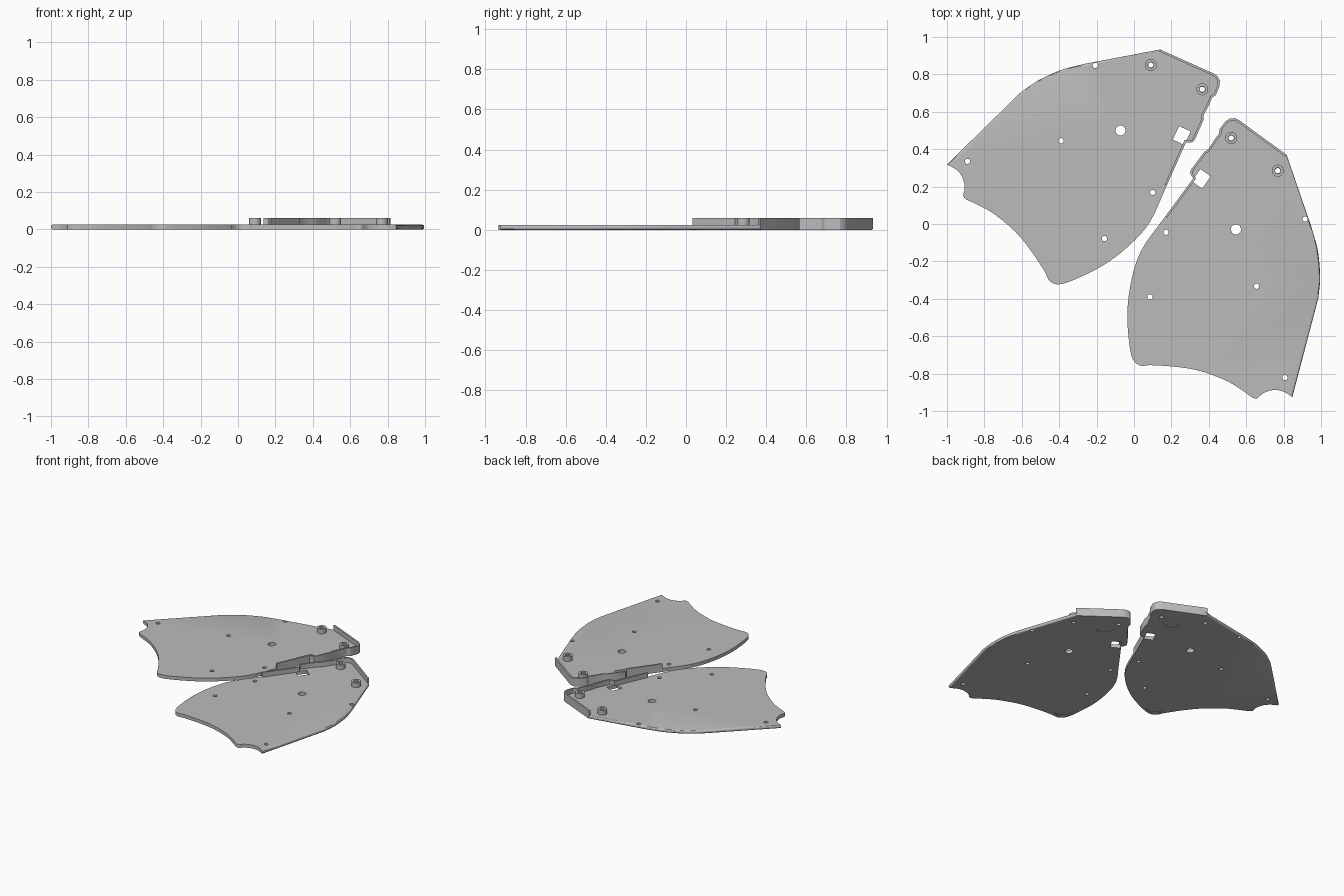
import bpy, bmesh, math
from mathutils import Vector, Matrix

if "Cube" in bpy.data.objects:
    bpy.data.objects.remove(bpy.data.objects["Cube"])

PLATE_T, TOP_Z, WALL_T = 0.025, 0.06, 0.012
grey = bpy.data.materials.new("light_grey")
grey.diffuse_color = (0.5, 0.5, 0.5, 1)
grey.use_nodes = True
grey.node_tree.nodes["Principled BSDF"].inputs["Base Color"].default_value = grey.diffuse_color

# Outline of one plate in four runs: outer edge, walled edge, inner edge, scalloped tail
OUTER = [(-1, .318), (-.61, .70), (-.53, .757), (-.45, .798), (-.37, .83), (-.26, .857), (.14, .933)]
WALL = [(.14, .933), (.425, .805), (.447, .79), (.459, .768), (.458, .74), (.438, .69), (.417, .675),
        (.405, .645), (.372, .58), (.373, .56), (.327, .455), (.316, .439), (.30, .435), (.278, .437),
        (.175, .205)]
INNER = [(.175, .205), (.086, .013), (-.02, -.11), (-.155, -.215), (-.29, -.285), (-.395, -.322),
         (-.45, -.305), (-.48, -.25), (-.556, -.136), (-.636, -.04), (-.743, .05), (-.82, .095), (-.895, .13)]
TAIL = [(-.895, .13), (-.913, .15), (-.905, .195), (-.918, .25), (-.95, .29), (-1, .318)]

SMALL_HOLES = [(-.89, .335), (-.207, .848), (-.39, .445), (.10, .168), (-.158, -.078)]
CENTRE = (-.072, .5)
BOSSES = [(.09, .85), (.365, .72)]
POCKETS = [(.263, .714), (-.386, -.237)]


def smooth(pts, n=5):
    """Rounded path through the points, last point left out."""
    p = [Vector(q) for q in pts]
    p = [2 * p[0] - p[1]] + p + [2 * p[-1] - p[-2]]
    out = []
    for a, b, c, d in zip(p, p[1:], p[2:], p[3:]):
        for i in range(n):
            t = i / n
            out.append(0.5 * (2 * b + (c - a) * t + (2 * a - 5 * b + 4 * c - d) * t * t
                              + (3 * b - a - 3 * c + d) * t ** 3))
    return out


def circle(c, r, n=24):
    return [Vector((c[0] + r * math.cos(2 * math.pi * i / n),
                    c[1] + r * math.sin(2 * math.pi * i / n))) for i in range(n)]


def square(c, w, h, ang):
    rot = Matrix.Rotation(ang, 2)
    return [Vector(c) + rot @ Vector((sx * w / 2, sy * h / 2))
            for sx, sy in ((-1, -1), (1, -1), (1, 1), (-1, 1))]


def prism(name, pts, z0, z1, round_count=0):
    """Extruded outline; the first round_count edges get rounded rims."""
    bm = bmesh.new()
    low = [bm.verts.new((p[0], p[1], z0)) for p in pts]
    high = [bm.verts.new((p[0], p[1], z1)) for p in pts]
    n = len(pts)
    bm.faces.new(low)
    bm.faces.new(high)
    for i in range(n):
        j = (i + 1) % n
        bm.faces.new((low[i], low[j], high[j], high[i]))
    bmesh.ops.recalc_face_normals(bm, faces=bm.faces)
    if round_count:
        rims = [bm.edges.get((ring[i], ring[i + 1])) for ring in (low, high) for i in range(round_count)]
        bmesh.ops.bevel(bm, geom=rims, offset=0.01, segments=3, profile=0.5, affect='EDGES')
    me = bpy.data.meshes.new(name)
    bm.to_mesh(me)
    bm.free()
    ob = bpy.data.objects.new(name, me)
    bpy.context.collection.objects.link(ob)
    me.materials.append(grey)
    return ob


def cut(ob, cutters):
    for c in cutters:
        m = ob.modifiers.new("cut", 'BOOLEAN')
        m.operation, m.solver, m.object = 'DIFFERENCE', 'EXACT', c
    bpy.context.view_layer.update()
    me = bpy.data.meshes.new_from_object(ob.evaluated_get(bpy.context.evaluated_depsgraph_get()))
    ob.modifiers.clear()
    ob.data = me
    for c in cutters:
        bpy.data.objects.remove(c)


def shade(ob):
    bpy.ops.object.select_all(action='DESELECT')
    ob.select_set(True)
    bpy.context.view_layer.objects.active = ob
    bpy.ops.object.shade_smooth_by_angle(angle=math.radians(30))


def inward(pts, d):
    """Path shifted to its right-hand side (towards the plate)."""
    out = []
    for i, p in enumerate(pts):
        a = (p - pts[i - 1]).normalized() if i else None
        b = (pts[i + 1] - p).normalized() if i < len(pts) - 1 else None
        a, b = a or b, b or a
        na, nb = Vector((a.y, -a.x)), Vector((b.y, -b.x))
        m = (na + nb).normalized()
        out.append(p + m * d / max(m.dot(na), 0.6))
    return out


def build_half(side, place):
    put = lambda pts: [place(Vector(p)) for p in pts]
    outer = [Vector(OUTER[0])] + smooth(OUTER[1:-1]) + [Vector(OUTER[-2])]
    wall = [Vector(p) for p in WALL]
    outline = outer + wall + smooth(INNER)[1:] + smooth(TAIL)
    plate = prism(side + "_plate", put(outline), 0, PLATE_T, len(outer))

    # through holes, square slot and shallow round pockets underneath
    holes = [circle(p, .014) for p in SMALL_HOLES + BOSSES]
    holes += [circle(CENTRE, .027), square((.255, .473), .068, .08, math.radians(-25))]
    cutters = [prism("cutter", put(h), -.05, .1) for h in holes]
    cutters += [prism("cutter", put(circle(p, .063, 40)), -.05, .003) for p in POCKETS]
    cut(plate, cutters)
    shade(plate)

    # raised wall following the hinge-side edge
    strip = wall + inward(wall, WALL_T)[::-1]
    shade(prism(side + "_wall", put(strip), PLATE_T, TOP_Z))

    # hollow screw bosses
    for i, p in enumerate(BOSSES):
        boss = prism(f"{side}_boss_{i + 1}", put(circle(p, .032, 32)), PLATE_T, TOP_Z)
        cut(boss, [prism("cutter", put(circle(p, .016)), -.05, .1)])
        shade(boss)


# The right half is the left one reflected and turned about its centre hole
S = math.radians(119.7)
flip = Matrix(((math.cos(S), math.sin(S)), (math.sin(S), -math.cos(S))))
build_half("left", lambda p: p)
build_half("right", lambda p: Vector((.545, -.029)) + flip @ (p - Vector(CENTRE)))
